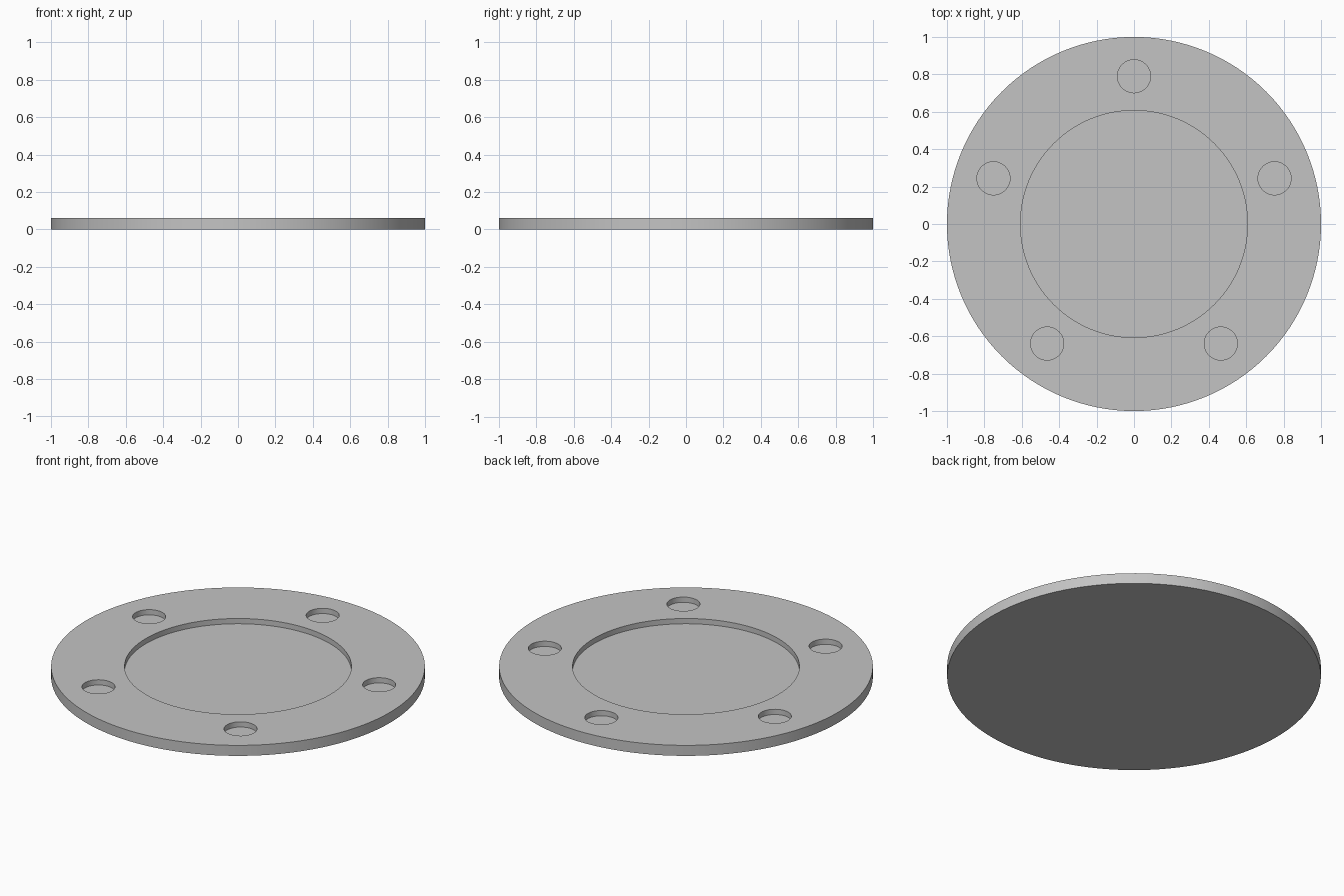
import bpy
from math import cos, sin, pi, radians

cube = bpy.data.objects.get("Cube")
if cube:
    bpy.data.objects.remove(cube, do_unlink=True)

HEIGHT = 0.062
FLOOR = 0.031          # level of the recess and hole bottoms
HOLE_COUNT = 5
HOLE_RING = 0.79

grey = bpy.data.materials.new("plain grey")
grey.use_nodes = True
colour = (0.55, 0.55, 0.55, 1)
grey.diffuse_color = colour
grey.node_tree.nodes["Principled BSDF"].inputs["Base Color"].default_value = colour


def cylinder(name, radius, bottom, top, x=0, y=0, sides=128):
    bpy.ops.mesh.primitive_cylinder_add(
        vertices=sides, radius=radius, depth=top - bottom,
        location=(x, y, (bottom + top) / 2))
    obj = bpy.context.object
    obj.name = name
    obj.data.materials.append(grey)
    return obj


# Round flange plate
flange = cylinder("flange_plate", 1, 0, HEIGHT)

# Cutters for the central recess and the ring of blind bolt holes
cutters = [cylinder("recess_cutter", 0.607, FLOOR, HEIGHT * 2)]
for i in range(HOLE_COUNT):
    a = pi / 2 + i * 2 * pi / HOLE_COUNT
    cutters.append(cylinder("bolt_hole_cutter", 0.0885, FLOOR, HEIGHT * 2,
                            HOLE_RING * cos(a), HOLE_RING * sin(a), 64))

# Cut the pockets
bpy.ops.object.select_all(action="DESELECT")
flange.select_set(True)
bpy.context.view_layer.objects.active = flange
for cutter in cutters:
    cutter.hide_render = True
    cut = flange.modifiers.new("pocket", "BOOLEAN")
    cut.operation = "DIFFERENCE"
    cut.solver = "EXACT"
    cut.object = cutter
    bpy.ops.object.modifier_apply(modifier=cut.name)
for cutter in cutters:
    bpy.data.objects.remove(cutter, do_unlink=True)

# Smooth round walls with sharp rims
bpy.ops.object.shade_smooth_by_angle(angle=radians(30))
